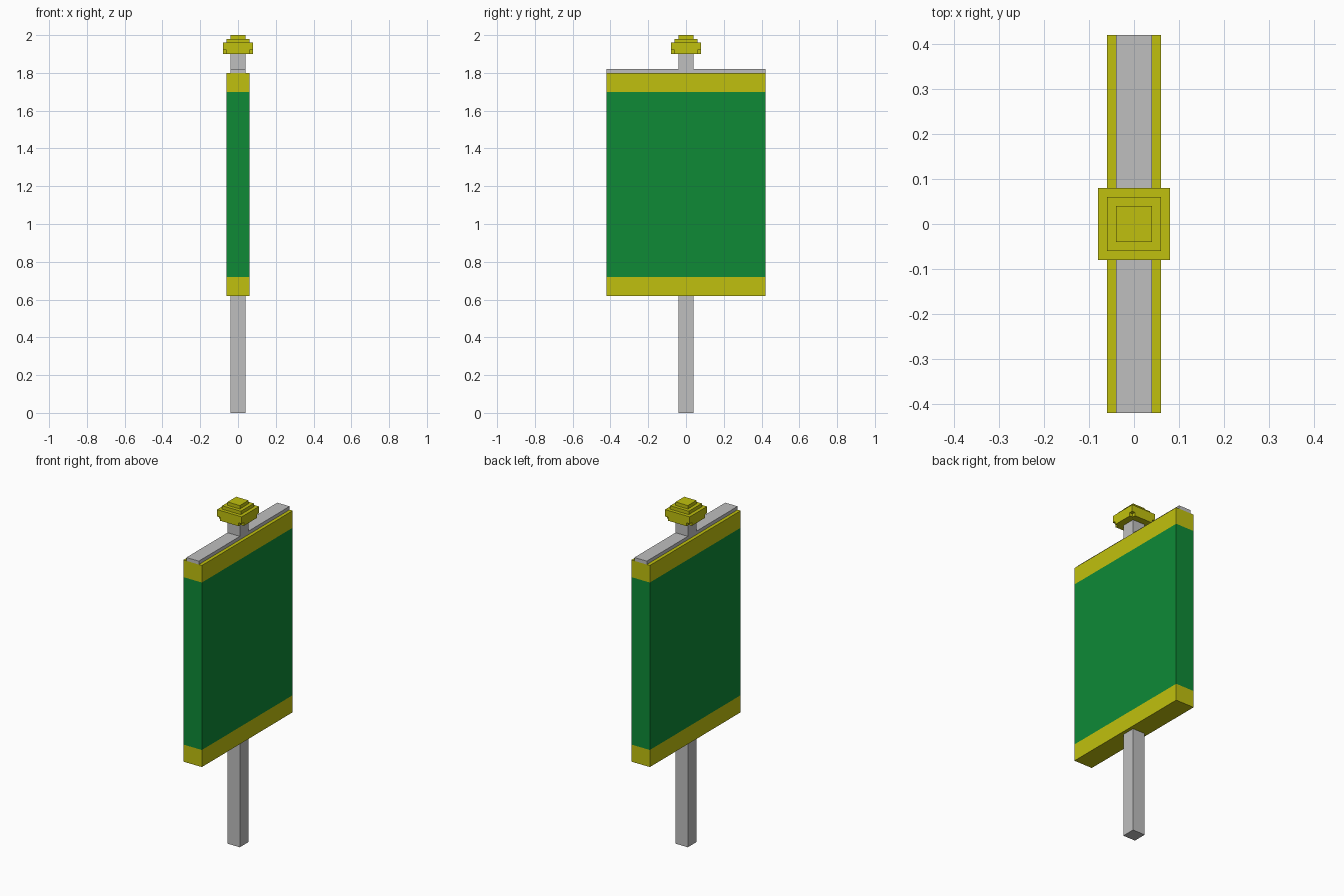
import bpy
import bmesh
from mathutils import Matrix, Vector

if "Cube" in bpy.data.objects:
    bpy.data.objects.remove(bpy.data.objects["Cube"], do_unlink=True)


def make_material(name, rgb):
    mat = bpy.data.materials.new(name)
    mat.use_nodes = True
    mat.diffuse_color = (*rgb, 1)
    mat.node_tree.nodes["Principled BSDF"].inputs["Base Color"].default_value = (*rgb, 1)
    return mat


grey = make_material("pole grey", (0.52, 0.52, 0.52))
green = make_material("banner green", (0.0044, 0.254, 0.037))
yellow = make_material("trim yellow", (0.53, 0.53, 0.0044))


def add_box(bm, hx, hy, z0, z1):
    """Box centred on the vertical axis, with half widths hx and hy."""
    matrix = Matrix.Translation((0, 0, (z0 + z1) / 2)) @ Matrix.Diagonal((2 * hx, 2 * hy, z1 - z0, 1))
    bmesh.ops.create_cube(bm, size=1, matrix=matrix)


def finish(bm, name, *materials):
    mesh = bpy.data.meshes.new(name)
    bm.to_mesh(mesh)
    bm.free()
    for mat in materials:
        mesh.materials.append(mat)
    obj = bpy.data.objects.new(name, mesh)
    bpy.context.collection.objects.link(obj)
    return obj


# Pole and the crossbar lying on the banner's top edge
for name, box in {"pole": (0.04, 0.04, 0, 1.90),
                  "crossbar": (0.04, 0.42, 1.80, 1.82)}.items():
    bm = bmesh.new()
    add_box(bm, *box)
    finish(bm, name, grey)

# Banner, cut into bands and coloured by height
LOW, HIGH = 0.72, 1.70
bm = bmesh.new()
add_box(bm, 0.06, 0.42, 0.62, 1.80)
for z in (LOW, HIGH):
    bmesh.ops.bisect_plane(bm, geom=bm.verts[:] + bm.edges[:] + bm.faces[:],
                           plane_co=Vector((0, 0, z)), plane_no=Vector((0, 0, 1)))
for face in bm.faces:
    face.material_index = 0 if LOW < face.calc_center_median().z < HIGH else 1
finish(bm, "banner", green, yellow)

# Finial foot: a square with its four corners notched, extruded upward
bm = bmesh.new()
quarter = [(0.08, 0.06), (0.06, 0.06), (0.06, 0.08)]
outline = []
for turn in range(4):
    outline += quarter
    quarter = [(-y, x) for x, y in quarter]
foot = bm.faces.new([bm.verts.new((x, y, 1.90)) for x, y in outline])
top = bmesh.ops.extrude_face_region(bm, geom=[foot], use_keep_orig=True)["geom"]
bmesh.ops.translate(bm, vec=(0, 0, 0.02), verts=[v for v in top if isinstance(v, bmesh.types.BMVert)])
bmesh.ops.recalc_face_normals(bm, faces=bm.faces[:])
finish(bm, "finial_foot", yellow)

# Finial steps, narrowing toward the tip
for name, half, z0, z1 in (("finial_block", 0.08, 1.92, 1.96),
                           ("finial_step", 0.06, 1.96, 1.98),
                           ("finial_tip", 0.04, 1.98, 2.00)):
    bm = bmesh.new()
    add_box(bm, half, half, z0, z1)
    finish(bm, name, yellow)
